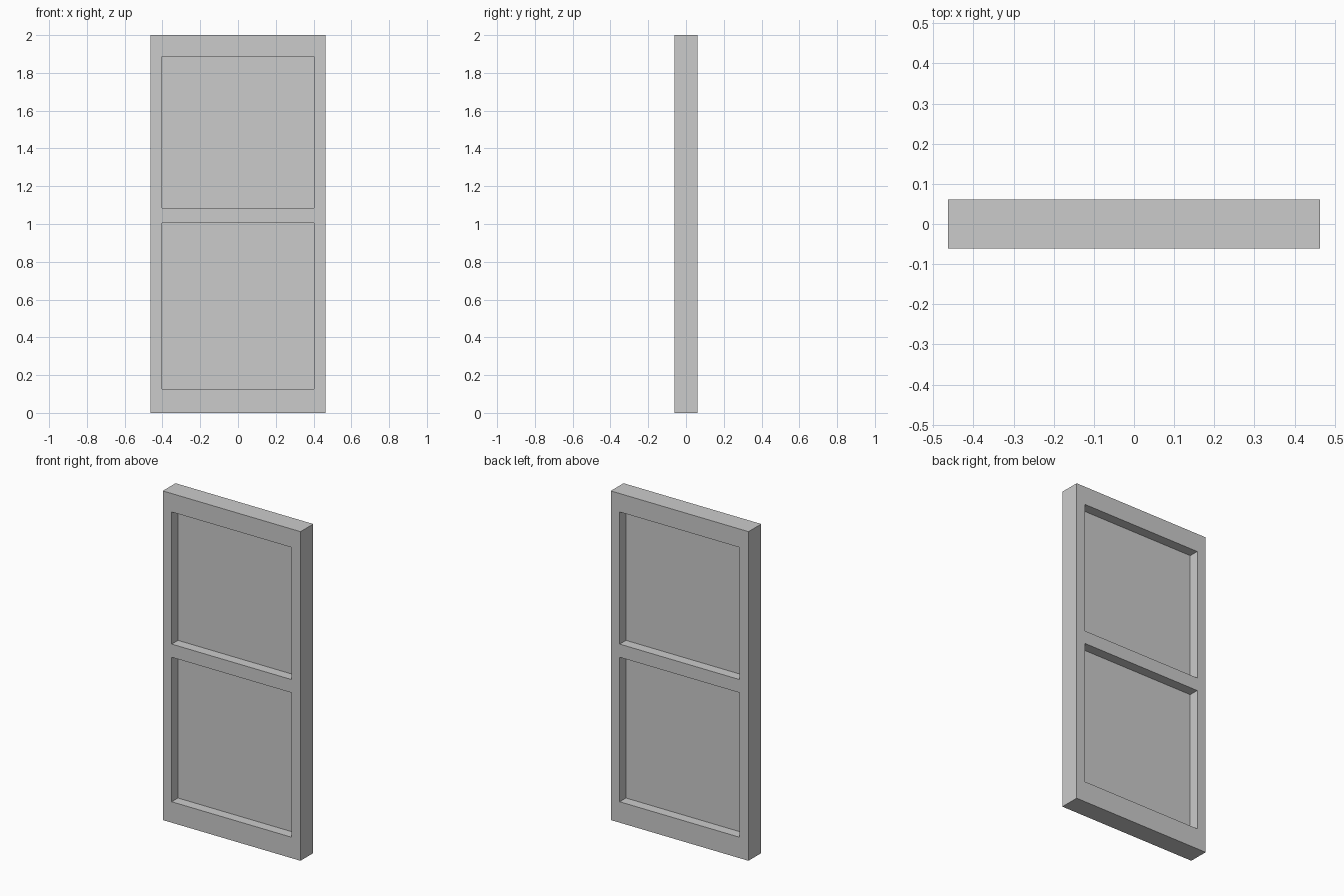
import bpy, bmesh
from mathutils import Vector

if "Cube" in bpy.data.objects:
    bpy.data.objects.remove(bpy.data.objects["Cube"])

HALF_DEPTH = 0.061
PANEL_HALF = 0.001
XS = [-0.463, -0.403, 0.403, 0.463]
ZS = [0.0, 0.127, 1.005, 1.085, 1.888, 2.0]
OPENINGS = {(1, 1): "lower_panel", (1, 3): "upper_panel"}


def slab(name, xs, zs, half, holes=()):
    """Grid of cells in the xz plane, minus holes, extruded along y."""
    bm = bmesh.new()
    v = [[bm.verts.new((x, -half, z)) for z in zs] for x in xs]
    faces = [bm.faces.new((v[i][j], v[i + 1][j], v[i + 1][j + 1], v[i][j + 1]))
             for i in range(len(xs) - 1) for j in range(len(zs) - 1)
             if (i, j) not in holes]
    ext = bmesh.ops.extrude_face_region(bm, geom=faces, use_keep_orig=True)
    moved = [g for g in ext["geom"] if isinstance(g, bmesh.types.BMVert)]
    bmesh.ops.translate(bm, verts=moved, vec=Vector((0, 2 * half, 0)))
    bmesh.ops.recalc_face_normals(bm, faces=bm.faces)
    mesh = bpy.data.meshes.new(name)
    bm.to_mesh(mesh)
    bm.free()
    obj = bpy.data.objects.new(name, mesh)
    bpy.context.collection.objects.link(obj)
    return obj


# Frame with rails, stiles and the middle crossbar
slab("window_frame", XS, ZS, HALF_DEPTH, OPENINGS)

# Thin panes set halfway into the frame depth
for (i, j), name in OPENINGS.items():
    slab(name, XS[i:i + 2], ZS[j:j + 2], PANEL_HALF)
